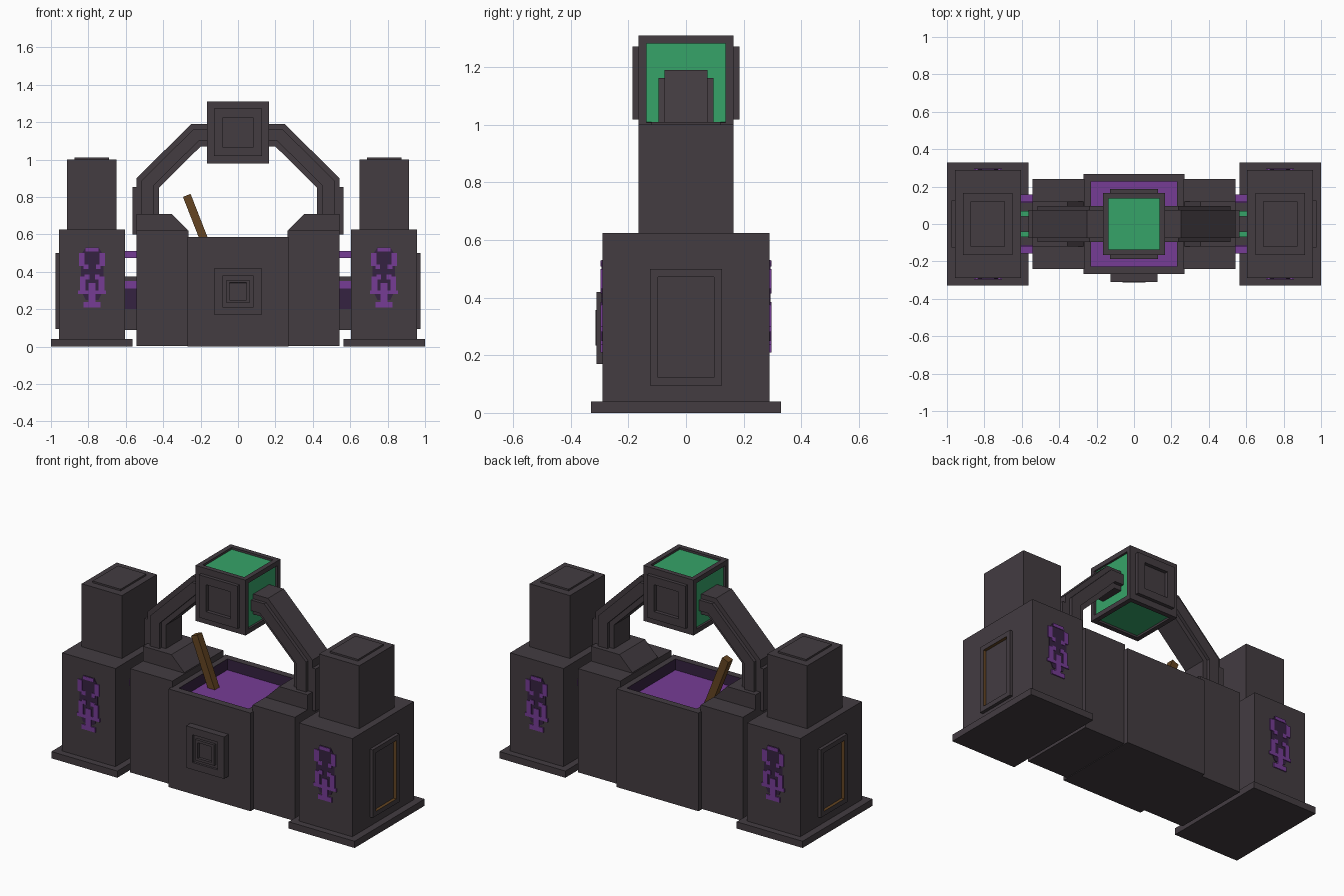
import bpy, bmesh, math
from mathutils import Vector

if "Cube" in bpy.data.objects:
    bpy.data.objects.remove(bpy.data.objects["Cube"])


def mat(name, rgb):
    m = bpy.data.materials.new(name)
    m.diffuse_color = (*rgb, 1)
    m.use_nodes = True
    m.node_tree.nodes["Principled BSDF"].inputs["Base Color"].default_value = m.diffuse_color
    return m


STONE = mat("dark_stone", (0.056, 0.045, 0.053))
GREEN = mat("glowing_green", (0.037, 0.37, 0.14))
PURPLE = mat("bright_purple", (0.18, 0.045, 0.30))
DARK = mat("deep_purple", (0.036, 0.016, 0.052))
BROWN = mat("wood_brown", (0.13, 0.06, 0.016))


def finish(name, bm, mats):
    bmesh.ops.recalc_face_normals(bm, faces=bm.faces[:])
    me = bpy.data.meshes.new(name)
    bm.to_mesh(me)
    bm.free()
    for m in mats:
        me.materials.append(m)
    ob = bpy.data.objects.new(name, me)
    bpy.context.collection.objects.link(ob)
    return ob


def box(name, x, y, z, m=STONE, recesses=(), wall=None):
    """Box from ranges; recesses = (normal, border, depth, floor material)."""
    bm = bmesh.new()
    bmesh.ops.create_cube(bm, size=1)
    for v in bm.verts:
        v.co = [r[0] + (c + 0.5) * (r[1] - r[0]) for r, c in zip((x, y, z), v.co)]
    bm.normal_update()
    mats = [m]
    for n, border, depth, floor in recesses:
        f = max(bm.faces, key=lambda f: f.normal.dot(Vector(n)) * 10 + f.calc_center_median().dot(Vector(n)))
        bmesh.ops.inset_individual(bm, faces=[f], thickness=border)
        ring = bmesh.ops.inset_individual(bm, faces=[f], thickness=0.0005, depth=-depth)["faces"]
        for mm in (floor, wall or m):
            if mm not in mats:
                mats.append(mm)
        f.material_index = mats.index(floor)
        for r in ring:
            r.material_index = mats.index(wall or m)
    return finish(name, bm, mats)


def prism(name, pts, y0, y1, m=STONE):
    """Profile in x and z, extruded along y."""
    bm = bmesh.new()
    f = bm.faces.new([bm.verts.new((px, y0, pz)) for px, pz in pts])
    ext = bmesh.ops.extrude_face_region(bm, geom=[f])["geom"]
    for v in ext:
        if isinstance(v, bmesh.types.BMVert):
            v.co.y = y1
    return finish(name, bm, [m])


def sx(s, a, b):
    return tuple(sorted((s * a, s * b)))


# Rune strokes relative to the tower centre: half-plane x range, z range
STROKES = [(0.0, 0.035, 0.508, 0.528), (0.04, 0.07, 0.43, 0.50), (0.02, 0.045, 0.415, 0.44),
           (0.035, 0.065, 0.30, 0.375), (0.015, 0.04, 0.36, 0.385), (0.0, 0.075, 0.28, 0.30),
           (0.0, 0.018, 0.235, 0.34), (0.0, 0.045, 0.21, 0.238)]

for s, side in ((-1, "left"), (1, "right")):
    # Tower
    box(side + "_tower_base", sx(s, 0.565, 1), (-0.33, 0.33), (0, 0.04))
    box(side + "_tower_body", sx(s, 0.605, 0.957), (-0.29, 0.29), (0.04, 0.625))
    box(side + "_tower_top", sx(s, 0.65, 0.915), (-0.165, 0.165), (0.625, 1.0))
    box(side + "_tower_cap", sx(s, 0.69, 0.875), (-0.12, 0.12), (1.0, 1.01))
    box(side + "_door_frame", sx(s, 0.95, 0.977), (-0.125, 0.125), (0.095, 0.50), STONE,
        [((s, 0, 0), 0.04, 0.018, STONE)], BROWN)

    # Runes on the front and back of the tower
    for d, face in ((-1, "front"), (1, "back")):
        cx = s * 0.78
        outline = [(-0.06, 0.30), (-0.06, 0.49), (-0.035, 0.53), (0.035, 0.53),
                   (0.06, 0.49), (0.06, 0.30), (0.035, 0.25), (-0.035, 0.25)]
        prism(f"{side}_{face}_rune_back", [(cx + px, pz) for px, pz in outline],
              d * 0.289, d * 0.293, DARK)
        for i, (a, b, z0, z1) in enumerate(STROKES):
            for h in (-1, 1):
                box(f"{side}_{face}_rune_stroke_{i}", sorted((cx + h * a, cx + h * b)),
                    sx(d, 0.289, 0.296), (z0, z1), PURPLE)

    # Connector between tower and middle
    gap = sx(s, 0.53, 0.61)
    box(side + "_connector", gap, (-0.115, 0.115), (0.09, 0.375))
    for d in (-1, 1):
        box(side + "_connector_panel", gap, sx(d, 0.114, 0.12), (0.20, 0.31), DARK)
        box(side + "_connector_trim", gap, sx(d, 0.114, 0.122), (0.31, 0.35), PURPLE)
        box(side + "_purple_pipe", gap, sx(d, 0.12, 0.158), (0.475, 0.51), PURPLE)
        box(side + "_green_pipe", gap, sx(d, 0.04, 0.07), (0.475, 0.505), GREEN)

    # Shoulder with a raised, sloped arm footing
    box(side + "_shoulder", sx(s, 0.265, 0.543), (-0.24, 0.24), (0.004, 0.622))
    prism(side + "_arm_footing", [(s * px, pz) for px, pz in
          ((0.543, 0.60), (0.543, 0.71), (0.355, 0.71), (0.27, 0.625), (0.27, 0.60))], -0.12, 0.12)
    box(side + "_arm_brace", sx(s, 0.49, 0.565), (-0.075, 0.075), (0.60, 0.853))

    # Bent arm: core plus a narrower raised band on both sides
    def arm(name, o, hy):
        k = o * 0.414
        pts = [(0.543 - o, 0.70), (0.543 - o, 0.90 - k), (0.25 - k, 1.19 - o), (0.15, 1.19 - o),
               (0.15, 1.07 + o), (0.20 + k, 1.07 + o), (0.423 + o, 0.85 + k), (0.423 + o, 0.70)]
        prism(name, [(s * px, pz) for px, pz in pts], -hy, hy)
    arm(side + "_arm_core", 0.0, 0.075)
    arm(side + "_arm_band", 0.028, 0.095)

# Cauldron: middle block with a hollow top, filled with liquid
box("cauldron", (-0.27, 0.27), (-0.268, 0.268), (0, 0.585), STONE,
    [((0, 0, 1), 0.057, 0.065, PURPLE)], DARK)

# Front boss with a stepped recess
box("front_boss", (-0.125, 0.125), (-0.31, -0.26), (0.17, 0.42), STONE,
    [((0, -1, 0), 0.06, 0.012, STONE)])
box("front_boss_ring", (-0.062, 0.062), (-0.314, -0.29), (0.233, 0.357), STONE,
    [((0, -1, 0), 0.022, 0.02, STONE)])

# Stirring stick
stick = box("stirring_stick", (-0.022, 0.022), (-0.022, 0.022), (-0.17, 0.17), BROWN)
stick.location = (-0.212, 0, 0.65)
stick.rotation_euler = (0, -math.atan2(0.09, 0.23), 0)

# Lantern head: green panes on four sides, framed windows front and back
box("lantern", (-0.165, 0.165), (-0.165, 0.165), (0.98, 1.31), STONE,
    [(n, 0.04, 0.012, GREEN) for n in ((1, 0, 0), (-1, 0, 0), (0, 0, 1), (0, 0, -1))])
for d, face in ((-1, "front"), (1, "back")):
    box(face + "_lantern_window", (-0.127, 0.127), sx(d, 0.15, 0.186), (1.018, 1.272), STONE,
        [((0, d, 0), 0.066, 0.025, GREEN)])
